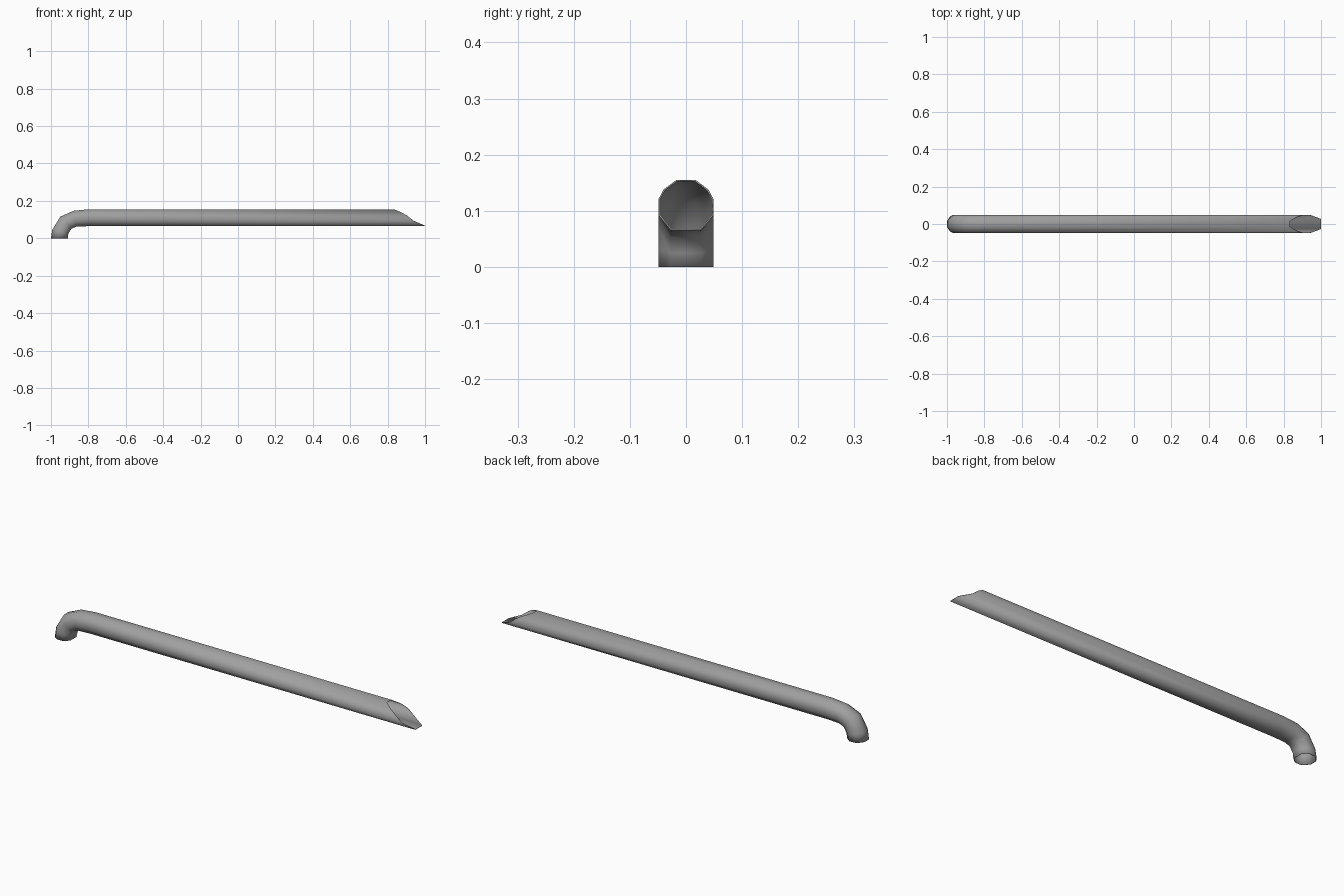
import bpy, bmesh, math
from mathutils import Vector

cube = bpy.data.objects.get("Cube")
if cube:
    bpy.data.objects.remove(cube, do_unlink=True)

metal = bpy.data.materials.new("grey_metal")
metal.use_nodes = True
colour = (0.35, 0.35, 0.35, 1)
metal.diffuse_color = colour
metal.node_tree.nodes["Principled BSDF"].inputs["Base Color"].default_value = colour

# Half cross-section: (half width, depth from the outer side of the bend, 0 to 1)
half = [(0.017, 0), (0.04, 0.19), (0.049, 0.38), (0.049, 0.7), (0.027, 1)]
section = half + [(-y, t) for y, t in reversed(half)]

# Elbow rings: outer point and inner point in the xz plane
rings = [((-1, 0), (-0.91, 0)),
         ((-0.993, 0.045), (-0.907, 0.025)),
         ((-0.95, 0.116), (-0.89, 0.052)),
         ((-0.88, 0.147), (-0.865, 0.062)),
         ((-0.8, 0.155), (-0.8, 0.065))]

# Slanted spout cut: x of the mouth at each section point
cut = [0.835, 0.875, 0.905, 0.94, 1.0]
cut += cut[::-1]

bm = bmesh.new()
loops = []
for outer, inner in rings:
    a, b = Vector(outer), Vector(inner)
    loop = []
    for y, t in section:
        p = a.lerp(b, t)
        loop.append(bm.verts.new((p.x, y, p.y)))
    loops.append(loop)
loops.append([bm.verts.new((x, v.co.y, v.co.z)) for x, v in zip(cut, loops[-1])])

# Skin the rings into an open tube
n = len(section)
for low, high in zip(loops, loops[1:]):
    for i in range(n):
        j = (i + 1) % n
        bm.faces.new((low[i], low[j], high[j], high[i]))
bmesh.ops.recalc_face_normals(bm, faces=bm.faces)
# Outward check using a face on the top of the straight run
top = max(bm.faces, key=lambda f: f.calc_center_median().z)
if top.normal.z < 0:
    bmesh.ops.reverse_faces(bm, faces=bm.faces)

mesh = bpy.data.meshes.new("spout_pipe")
bm.to_mesh(mesh)
bm.free()
mesh.materials.append(metal)
pipe = bpy.data.objects.new("spout_pipe", mesh)
bpy.context.collection.objects.link(pipe)

# Thin wall, thickened inwards
wall = pipe.modifiers.new("wall", "SOLIDIFY")
wall.thickness = 0.003
wall.offset = -1

bpy.context.view_layer.objects.active = pipe
pipe.select_set(True)
bpy.ops.object.shade_smooth_by_angle(angle=math.radians(60))
